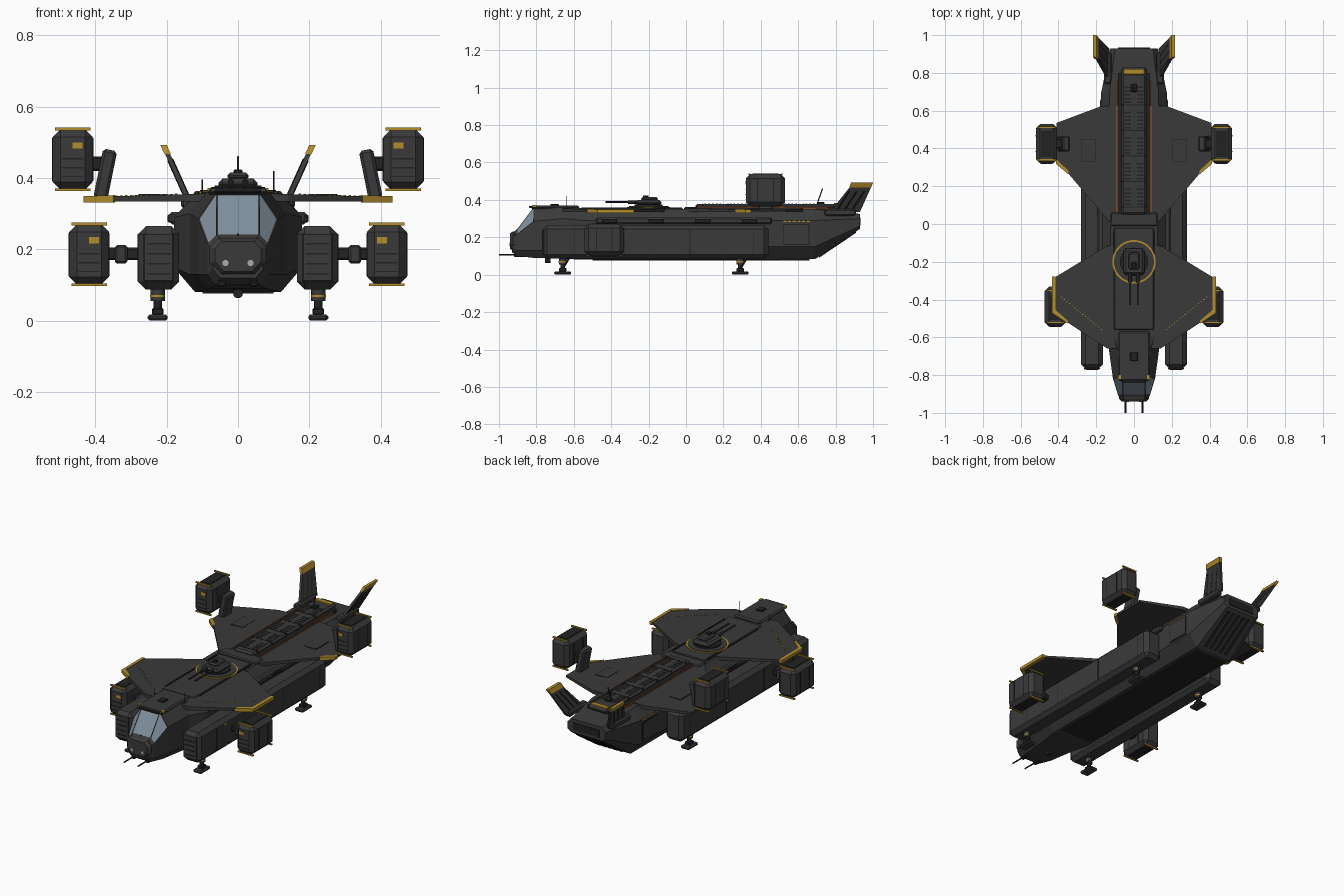
import bpy, bmesh, math
from mathutils import Vector

old = bpy.data.objects.get("Cube")
if old:
    bpy.data.objects.remove(old, do_unlink=True)


def material(name, r, g, b):
    m = bpy.data.materials.new(name)
    m.use_nodes = True
    m.diffuse_color = (r, g, b, 1)
    m.node_tree.nodes["Principled BSDF"].inputs["Base Color"].default_value = (r, g, b, 1)
    return m


HULL = material("charcoal hull", .042, .042, .042)
DARK = material("dark trim", .016, .016, .017)
YELLOW = material("warning yellow", .45, .27, .025)
GLASS = material("blue grey glass", .21, .27, .33)
ORANGE = material("rust orange", .22, .07, .02)
LAMP = material("pale lamp", .4, .42, .42)


def finish(name, bm, mat):
    bmesh.ops.recalc_face_normals(bm, faces=bm.faces)
    me = bpy.data.meshes.new(name)
    bm.to_mesh(me)
    bm.free()
    ob = bpy.data.objects.new(name, me)
    bpy.context.collection.objects.link(ob)
    me.materials.append(mat)
    return ob


def skin(name, rings, mat):
    """Bridge matching loops of points and cap both ends."""
    bm = bmesh.new()
    loops = [[bm.verts.new(p) for p in ring] for ring in rings]
    n = len(loops[0])
    for a, b in zip(loops, loops[1:]):
        for i in range(n):
            j = (i + 1) % n
            bm.faces.new((a[i], a[j], b[j], b[i]))
    bm.faces.new(loops[0])
    bm.faces.new(loops[-1])
    return finish(name, bm, mat)


def box(name, lo, hi, mat=HULL, bevel=0, tilt=0):
    """Box between two corners, optionally chamfered and tilted about y."""
    lo, hi = Vector(lo), Vector(hi)
    lo, hi = Vector(map(min, lo, hi)), Vector(map(max, lo, hi))
    bm = bmesh.new()
    bmesh.ops.create_cube(bm, size=1)
    bmesh.ops.scale(bm, vec=hi - lo, verts=bm.verts)
    if bevel:
        bmesh.ops.bevel(bm, geom=bm.edges[:], offset=bevel, segments=1, affect='EDGES')
    ob = finish(name, bm, mat)
    ob.location = (lo + hi) / 2
    ob.rotation_euler.y = tilt
    return ob


def rod(name, a, b, r, mat=DARK, r2=None, sides=12):
    """Cylinder or cone from point a to point b."""
    a, b = Vector(a), Vector(b)
    bm = bmesh.new()
    bmesh.ops.create_cone(bm, cap_ends=True, segments=sides, radius1=r,
                          radius2=r if r2 is None else r2, depth=(b - a).length)
    ob = finish(name, bm, mat)
    ob.location = (a + b) / 2
    ob.rotation_euler = (b - a).to_track_quat('Z', 'Y').to_euler()
    for p in ob.data.polygons:
        p.use_smooth = len(p.vertices) == 4
    ob.data.set_sharp_from_angle(angle=math.radians(40))
    return ob


# Main hull: y, top / middle / bottom half widths, then four heights
def section(y, wt, wm, wb, z0, z1, z2, z3):
    right = [(wb, y, z0), (wm, y, z1), (wm, y, z2), (wt, y, z3)]
    return right + [(-x, y, z) for x, y, z in reversed(right)]


hull = skin("hull", [section(*s) for s in (
    (-.93, .045, .07, .05, .12, .145, .20, .225),
    (-.905, .06, .085, .06, .10, .13, .215, .24),
    (-.815, .06, .112, .08, .09, .13, .285, .36),
    (-.65, .09, .135, .10, .085, .13, .30, .36),
    (-.55, .12, .18, .12, .08, .15, .29, .352),
    (.69, .13, .175, .12, .083, .15, .29, .35),
    (.93, .10, .125, .10, .245, .26, .30, .325))], HULL)

# Windscreen panes inset in the cabin faces
hull.data.materials.append(GLASS)
bm = bmesh.new()
bm.from_mesh(hull.data)
panes = [f for f in bm.faces if -.9 < f.calc_center_median().y < -.82
         and f.calc_center_median().z > .24]
bmesh.ops.inset_individual(bm, faces=panes, thickness=.005, depth=-.002)
for f in panes:
    f.material_index = 1
bm.to_mesh(hull.data)
bm.free()

# Cabin roof, nose and belly
box("cabin_roof", (-.085, -.83, .352), (.085, -.57, .37), HULL, .008)
box("cabin_brow", (-.065, -.84, .357), (.065, -.81, .367), DARK, .003)
box("roof_hatch", (-.02, -.725, .368), (.02, -.68, .378), DARK, .003)
box("windscreen_post", (-.002, -.91, .238), (.002, -.905, .245), DARK)
skin("nose_block", [[(x * k, y, .182 + z * k) for x, z in (
    (-.05, -.055), (.05, -.055), (.08, -.02), (.08, .025), (.055, .05),
    (-.055, .05), (-.08, .025), (-.08, -.02))] for y, k in ((-.89, 1), (-.925, 1), (-.94, .8))], HULL)
box("keel_plate", (-.10, -.5, .076), (.10, .66, .084), DARK)
rod("chin_mount", (0, -.74, .10), (0, -.74, .075), .012)
rod("chin_sensor", (0, -.755, .077), (0, -.725, .077), .014)

# Roof spine with grilles
box("spine_base", (-.125, -.01, .345), (.125, .06, .363), HULL, .006)
box("spine_bed", (-.085, .05, .34), (.085, .80, .362), DARK)
box("spine", (-.065, .05, .35), (.065, .83, .378), HULL, .01)
for i in range(5):
    y = .10 + i * .135
    box("spine_joint", (-.066, y - .012, .36), (.066, y - .008, .3795), DARK)
    for s in (1, -1):
        for k in range(5):
            box("grille_slat", (s * .015, y + k * .02, .37), (s * .05, y + k * .02 + .008, .3795), DARK)
box("spine_hatch", (-.015, .70, .375), (.015, .74, .388), DARK, .003)
box("spine_end", (-.055, .79, .37), (.055, .82, .384), YELLOW, .003)
rod("mast", (0, .70, .375), (0, .73, .46), .003)
box("forward_deck", (-.105, -.56, .345), (.105, -.02, .36), HULL, .004)

# Turret
hub = Vector((0, -.2, 0))
up = Vector((0, 0, 1))
rod("turret_ring", hub + up * .35, hub + up * .363, .115, YELLOW, sides=40)
rod("turret_deck", hub + up * .35, hub + up * .366, .106, HULL, sides=40)
rod("turret_collar", hub + up * .36, hub + up * .374, .075, DARK, sides=24)
box("turret_body", (-.055, -.27, .37), (.055, -.13, .398), HULL, .012)
box("turret_cupola", (-.03, -.24, .395), (.03, -.15, .415), HULL, .008)
box("turret_sight", (-.012, -.23, .41), (.012, -.20, .424), DARK, .003)

# Stern ramp lying on the underside slope
slope = lambda y: .083 + (y - .69) * .675
for i in range(5):
    x = -.08 + i * .036
    skin("ramp_rib", [[(x, y, slope(y) - d) for y, d in ((.71, 0), (.91, 0), (.91, .007), (.71, .007))],
                      [(x + .018, y, slope(y) - d) for y, d in ((.71, 0), (.91, 0), (.91, .007), (.71, .007))]], DARK)
box("stern_panel", (-.085, .925, .262), (.085, .934, .305), DARK)


def wing(name, outline, edge, s):
    """Thin tapering wing with a coloured tip edging."""
    top = lambda x: .359 - x * .03
    skin(name, [[(s * x, y, .334) for x, y in outline], [(s * x, y, top(x)) for x, y in outline]], HULL)
    skin(name + "_edging", [[(s * x, y, .331) for x, y in edge],
                            [(s * x, y, top(x) + .003) for x, y in edge]], YELLOW)


def engine(name, x, y, z, s):
    """Chamfered lift engine, centre x, y, z, with bars and vents."""
    box(name, (s * (x - .056), y - .105, z - .085), (s * (x + .056), y + .105, z + .085), HULL, .022)
    for d in (-1, 1):
        box(name + "_vent", (s * (x - .03), y - .07, z + d * .08), (s * (x + .03), y + .07, z + d * .088), DARK)
        for e in (-1, 1):
            box(name + "_bar", (s * (x - .05), y + e * .082, z + d * .081),
                (s * (x + .05), y + e * .091, z + d * .089), YELLOW)
        box(name + "_band", (s * (x - .0575), y + d * .045, z - .06),
            (s * (x + .0575), y + d * .039, z + .06), DARK)
    box(name + "_mark", (s * (x - .028), y - .108, z + .03), (s * x, y - .1, z + .048), YELLOW)
    for k in range(3):
        h = z - .05 + k * .025
        box(name + "_louvre", (s * (x - .03), y - .107, h), (s * (x + .03), y - .1, h + .004), DARK)


for s, side in ((1, "left"), (-1, "right")):
    # Side pods and shoulders
    box(side + "_pod", (s * .165, -.765, .087), (s * .28, .44, .265), HULL, .022)
    box(side + "_pod_cap", (s * .18, -.769, .11), (s * .265, -.76, .245), HULL, .003)
    for k in range(4):
        box("pod_louvre", (s * .19, -.772, .13 + k * .028), (s * .255, -.768, .134 + k * .028), DARK)
    for y in (-.60, -.33, .02, .36):
        box("pod_seam", (s * .27, y, .11), (s * .2815, y + .004, .243), DARK)
    box("pod_mark", (s * .26, -.53, .228), (s * .2815, -.51, .242), YELLOW)
    box(side + "_shoulder", (s * .16, -.48, .27), (s * .193, .46, .305), HULL, .008)
    for y in (-.45, -.2, .05, .3):
        box("shoulder_box", (s * .18, y, .275), (s * .197, y + .08, .298), DARK, .003)

    # Wings
    wing(side + "_front_wing",
         [(.08, -.10), (.15, -.12), (.415, -.28), (.43, -.28), (.43, -.47), (.14, -.66), (.08, -.66)],
         [(.415, -.277), (.433, -.277), (.433, -.472), (.35, -.527), (.35, -.512), (.415, -.455)], s)
    wing(side + "_rear_wing",
         [(.08, .01), (.13, .01), (.35, .27), (.41, .32), (.41, .535), (.17, .625), (.08, .625)],
         [(.35, .265), (.413, .318), (.413, .345), (.345, .28)], s)
    for i in range(16):
        t = i / 15
        x, y = .17 + .21 * t, -.56 + .17 * t
        box("wing_dash", (s * x, y, .345), (s * (x + .006), y + .005, .361 - x * .03), YELLOW)
    box("wing_panel", (s * .20, .33, .345), (s * .28, .45, .3535), DARK)
    box("wing_panel_lid", (s * .203, .333, .345), (s * .277, .447, .3545), HULL)
    box("spine_pipe", (s * .088, .06, .35), (s * .094, .76, .362), ORANGE)
    box("deck_stripe", (s * .108, -.52, .35), (s * .112, -.04, .3605), DARK)

    # Engines with their struts
    engine(side + "_rear_engine", .463, .425, .452, s)
    box("rear_pylon", (s * .352, .385, .34), (s * .392, .465, .48), HULL, .008, -s * .2)
    box("pylon_joint", (s * .375, .40, .42), (s * .42, .45, .46), DARK, .005)
    engine(side + "_front_engine", .417, -.437, .186, s)
    box("front_strut", (s * .27, -.46, .17), (s * .37, -.41, .205), DARK, .005)
    box("strut_collar", (s * .31, -.475, .16), (s * .345, -.395, .212), HULL, .006)

    # Tail fins
    lean = lambda z: .14 + (z - .34) * .45
    for part, mat, t, pts in (
            ("fin", HULL, .007, ((.77, .335), (.93, .335), (.995, .48), (.885, .48))),
            ("fin_tip", YELLOW, .009, ((.873, .467), (.99, .467), (1.0, .492), (.883, .492)))):
        skin(side + "_" + part, [[(s * (lean(z) + d), y, z) for y, z in pts] for d in (-t, t)], mat)
    box("fin_root", (s * .12, .74, .315), (s * .16, .91, .35), HULL, .008)
    for k in range(3):
        a = .81 + k * .04
        rod("fin_rib", (s * lean(.35), a, .35), (s * lean(.45), a + .065, .45), .009, DARK, sides=6)

    # Stern side markings
    for k in range(6):
        y = .52 + k * .025
        box("stern_mark", (s * .16, y, .282), (s * .1785, y + .017, .289), YELLOW)
    box("stern_door", (s * .17, .52, .16), (s * .178, .66, .27), DARK)
    box("stern_door_panel", (s * .17, .525, .165), (s * .1795, .655, .265), HULL)

    # Landing legs
    for y in (-.66, .29):
        x = s * .225
        rod("leg_strut", (x, y, .02), (x, y, .10), .012)
        rod("leg_sleeve", (x, y, .055), (x, y, .10), .02, HULL)
        rod("leg_brace", (x, y + .005, .04), (x, y + .035, .09), .006)
        rod("leg_band", (x, y, .066), (x, y, .072), .021, YELLOW)
        box("foot", (x - .028, y - .045, 0), (x + .028, y + .045, .018), HULL, .006)
        box("ankle", (x - .016, y - .02, .015), (x + .016, y + .02, .036), DARK, .004)

    # Guns, lamps, aerials
    rod("nose_gun", (s * .045, -.88, .107), (s * .045, -1.0, .107), .004)
    box("gun_mount", (s * .033, -.92, .095), (s * .057, -.86, .119), DARK, .004)
    rod("nose_lamp", (s * .035, -.935, .162), (s * .035, -.943, .162), .009, LAMP)
    rod("turret_barrel", (s * .02, -.26, .388), (s * .02, -.43, .388), .005)
    rod("barrel_sleeve", (s * .02, -.26, .388), (s * .02, -.31, .388), .009)
    rod("roof_aerial", (s * .1, -.64, .34), (s * .1, -.64, .42 if s > 0 else .395), .002)
    box("cabin_mark", (s * .07, -.822, .36), (s * .085, -.80, .3715), YELLOW)
